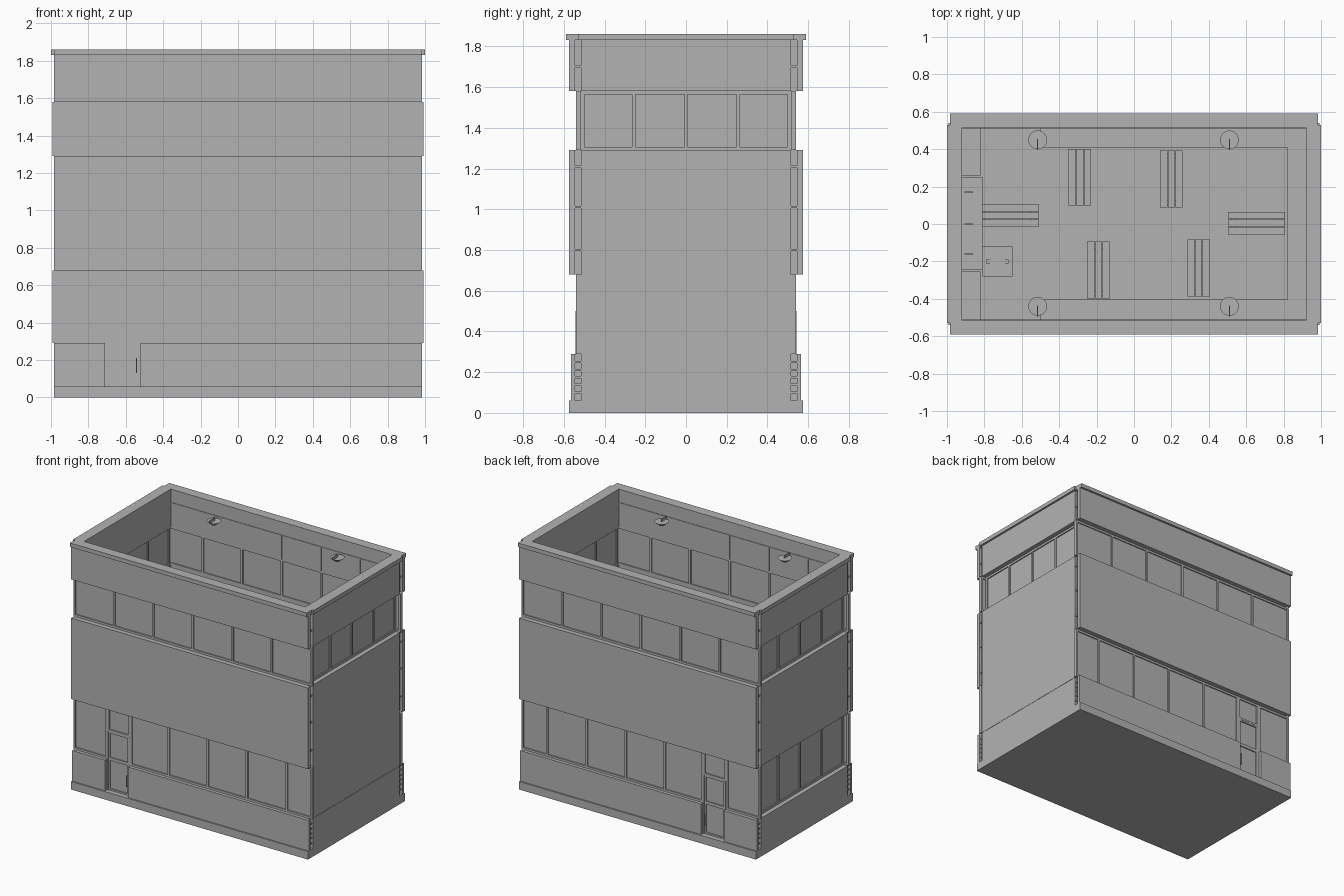
import bpy, bmesh, math
from mathutils import Matrix, Vector

grey = bpy.data.materials.new("wall grey")
grey.diffuse_color = (0.45, 0.45, 0.45, 1)


def finish(name, bm):
    mesh = bpy.data.meshes.new(name)
    bm.to_mesh(mesh)
    bm.free()
    mesh.materials.append(grey)
    obj = bpy.data.objects.new(name, mesh)
    bpy.context.collection.objects.link(obj)
    return obj


def part(name, boxes):
    """One object from boxes given as (x0, x1, y0, y1, z0, z1)."""
    bm = bmesh.new()
    for x0, x1, y0, y1, z0, z1 in boxes:
        m = Matrix.Translation(((x0 + x1) / 2, (y0 + y1) / 2, (z0 + z1) / 2))
        size = Matrix.Diagonal((abs(x1 - x0), abs(y1 - y0), abs(z1 - z0), 1))
        bmesh.ops.create_cube(bm, size=1, matrix=m @ size)
    return finish(name, bm)


def glazing(a0, a1, z0, z1, cuts, d_in, d_out, place, bar=0.016):
    """Pane with raised frame bars; place maps (along, depth, z) ranges to a box."""
    h, skin = bar / 2, 0.008
    out = [place(a0, a1, d_in + skin, d_out - skin, z0, z1)]
    for c in [a0 + h] + cuts + [a1 - h]:
        out.append(place(c - h, c + h, d_in, d_out, z0, z1))
    edges = [a0 + bar] + [v for c in cuts for v in (c - h, c + h)] + [a1 - bar]
    for p, q in zip(edges[::2], edges[1::2]):
        out.append(place(p, q, d_in, d_out, z0, z0 + bar))
        out.append(place(p, q, d_in, d_out, z1 - bar, z1))
    return out


def long_side(s):
    return lambda a0, a1, d0, d1, z0, z1: (a0, a1, s * d0, s * d1, z0, z1)


def short_side(s):
    return lambda a0, a1, d0, d1, z0, z1: (s * d0, s * d1, a0, a1, z0, z1)


DOOR0, DOOR1 = -0.71, -0.52

# Base slab with the floor on top
part("base", [(-0.985, 0.985, -0.575, 0.575, 0, 0.06)])

for s, side in ((-1, "front"), (1, "back")):
    P = long_side(s)
    # Wall bands, with a narrow groove at each corner
    bands = []
    for x0, x1, z0, z1, face in ((-0.985, DOOR0, 0.06, 0.29, 0.565),
                                 (DOOR1, 0.985, 0.06, 0.29, 0.565),
                                 (-0.985, 0.985, 0.68, 1.29, 0.575),
                                 (-0.985, 0.985, 1.58, 1.83, 0.575)):
        bands.append(P(x0, x1, 0.545, face, z0, z1))
        bands.append(P(max(x0, -0.965), min(x1, 0.965), 0.515, 0.545, z0, z1))
    part(side + "_wall", bands)

    # Window strips, broken by the door bay below
    part(side + "_upper_windows", glazing(-0.992, 0.992, 1.29, 1.58,
         [-0.655, -0.33, 0, 0.33, 0.655], 0.515, 0.54, P))
    part(side + "_lower_windows",
         glazing(-0.992, DOOR0, 0.29, 0.68, [], 0.515, 0.54, P) +
         glazing(DOOR1, 0.992, 0.29, 0.68, [-0.2, 0.125, 0.45, 0.78], 0.515, 0.54, P))
    # Door with two panels, transom above
    part(side + "_door",
         glazing(DOOR0 + 0.01, DOOR1 - 0.01, 0.06, 0.295, [], 0.517, 0.538, P, 0.012) +
         glazing(DOOR0 + 0.01, DOOR1 - 0.01, 0.295, 0.50, [], 0.517, 0.538, P, 0.012) +
         [P(DOOR0, DOOR0 + 0.01, 0.515, 0.542, 0.06, 0.50),
          P(DOOR1 - 0.01, DOOR1, 0.515, 0.542, 0.06, 0.50),
          P(DOOR1 - 0.026, DOOR1 - 0.02, 0.538, 0.552, 0.13, 0.21)])
    part(side + "_transom", glazing(DOOR0, DOOR1, 0.50, 0.68, [], 0.515, 0.54, P))
    # Inside battens on the upper wall
    part(side + "_battens", [P(-0.92, 0.92, 0.511, 0.515, 1.755, 1.762)] +
         [P(x - 0.004, x + 0.004, 0.511, 0.515, 1.58, 1.755)
          for x in (-0.655, -0.33, 0, 0.33, 0.655)])

for s, side in ((-1, "left"), (1, "right")):
    P = short_side(s)
    # The right end is blank below; the left end has a second window strip
    spans = [(0.06, 0.288), (0.68, 1.29), (1.58, 1.83)]
    if s > 0:
        spans.insert(1, (0.29, 0.68))
    part(side + "_wall", [P(-0.515, 0.515, 0.92, 0.985, *z) for z in spans])
    cuts = [-0.257, 0, 0.257]
    part(side + "_upper_windows",
         glazing(-0.515, 0.515, 1.29, 1.58, cuts, 0.925, 0.952, P))
    if s < 0:
        part("left_lower_windows",
             glazing(-0.515, 0.515, 0.288, 0.68, cuts, 0.925, 0.952, P))
    # Fixing lugs in the corner grooves
    part(side + "_lugs", [P(t * 0.53 - 0.014, t * 0.53 + 0.014, 0.96, 0.978, z - 0.005, z + 0.005)
                          for t in (-1, 1)
                          for z in (0.1, 0.14, 0.175, 0.21, 0.25, 0.8, 1.01, 1.21, 1.7)])

# Roof rim, notched at the corners
rim = []
for s in (-1, 1):
    rim += [(-0.985, 0.985, s * 0.53, s * 0.59, 1.83, 1.86),
            (-0.92, 0.92, s * 0.515, s * 0.53, 1.83, 1.86),
            (s * 0.92, s * 1.0, -0.53, 0.53, 1.83, 1.86)]
part("roof_rim", rim)

# Inner ledges below the windows, leaving the doorways clear
part("ledges", [(-0.50, 0.92, 0.41, 0.515, 0.06, 0.285),
                (-0.50, 0.92, -0.515, -0.405, 0.06, 0.285),
                (0.82, 0.92, -0.405, 0.41, 0.06, 0.285),
                (-0.92, -0.82, 0.26, 0.515, 0.06, 0.285),
                (-0.92, -0.82, -0.515, -0.255, 0.06, 0.285)])

# Counter with small fittings
part("counter", [(-0.92, -0.81, -0.245, 0.25, 0.06, 0.31),
                 (-0.91, -0.82, -0.235, 0.24, 0.31, 0.318)] +
     [(-0.905, -0.86, y - 0.004, y + 0.004, 0.318, 0.33) for y in (-0.16, 0, 0.17)])


def bench(name, x, y, along_x):
    """Three slats on two pairs of legs."""
    boxes = []
    for i in (-1, 0, 1):
        boxes.append((-0.152, 0.152, i * 0.041 - 0.019, i * 0.041 + 0.019, 0.155, 0.17))
    for e in (-1, 1):
        boxes.append((e * 0.125 - 0.012, e * 0.125 + 0.012, -0.055, 0.055, 0.143, 0.155))
        for t in (-1, 1):
            boxes.append((e * 0.125 - 0.01, e * 0.125 + 0.01,
                          t * 0.045 - 0.008, t * 0.045 + 0.008, 0.06, 0.143))
    obj = part(name, boxes)
    obj.location = (x, y, 0)
    obj.rotation_euler.z = 0 if along_x else math.pi / 2


for i, b in enumerate(((-0.29, 0.25, False), (0.20, 0.24, False), (-0.19, -0.245, False),
                       (0.345, -0.235, False), (0.655, 0.005, True), (-0.66, 0.045, True))):
    bench("bench_%d" % (i + 1), *b)

# Small side table with a tray handle
part("side_table", [(-0.81, -0.65, -0.28, -0.12, 0.15, 0.165),
                    (-0.745, -0.715, -0.215, -0.185, 0.06, 0.15),
                    (-0.79, -0.67, -0.21, -0.19, 0.165, 0.18),
                    (-0.77, -0.69, -0.22, -0.18, 0.165, 0.172)])

# Hanging lamps: shallow cones on short arms
for i, (x, y) in enumerate(((-0.515, 0.45), (0.51, 0.45), (-0.515, -0.44), (0.51, -0.44))):
    bm = bmesh.new()
    bmesh.ops.create_cone(bm, cap_ends=True, segments=32, radius1=0.012, radius2=0.05,
                          depth=0.03, matrix=Matrix.Translation((x, y, 1.74)))
    arm = Matrix.Translation((x, y - 0.025, 1.765)) @ Matrix.Diagonal((0.006, 0.06, 0.02, 1))
    bmesh.ops.create_cube(bm, size=1, matrix=arm)
    finish("lamp_%d" % (i + 1), bm)
